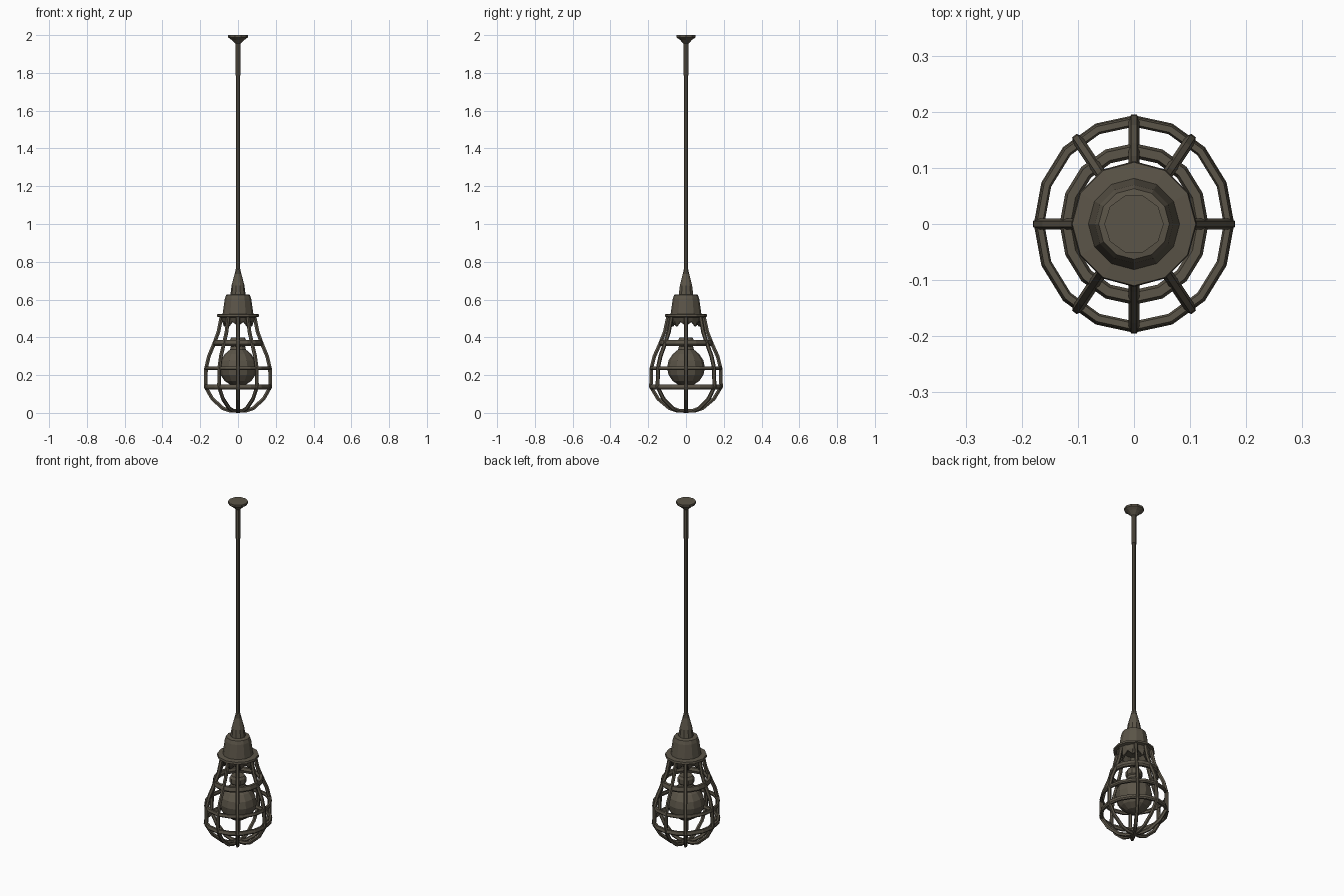
import bpy, bmesh, math
from mathutils import Vector

if "Cube" in bpy.data.objects:
    bpy.data.objects.remove(bpy.data.objects["Cube"])

mat = bpy.data.materials.new("dark bronze")
mat.diffuse_color = (0.105, 0.09, 0.065, 1)
mat.use_nodes = True
mat.node_tree.nodes["Principled BSDF"].inputs["Base Color"].default_value = mat.diffuse_color
SX, SY = 0.94, 1.02          # the cage is slightly oval


def finish(bm, name):
    bmesh.ops.recalc_face_normals(bm, faces=bm.faces)
    me = bpy.data.meshes.new(name)
    bm.to_mesh(me)
    bm.free()
    me.materials.append(mat)
    ob = bpy.data.objects.new(name, me)
    bpy.context.collection.objects.link(ob)
    return ob


def lathe(name, prof, n, closed=False, sx=1, sy=1, drop=None):
    """Spin (radius, z) points; closed makes a ring, otherwise ends are capped."""
    bm = bmesh.new()
    loops = []
    for j, (r, z) in enumerate(prof):
        loops.append([bm.verts.new((r * sx * math.cos(2 * math.pi * i / n),
                                    r * sy * math.sin(2 * math.pi * i / n),
                                    z + (drop(i, j) if drop else 0))) for i in range(n)])
    m = len(loops)
    for j in range(m if closed else m - 1):
        a, b = loops[j], loops[(j + 1) % m]
        for i in range(n):
            k = (i + 1) % n
            bm.faces.new((a[i], a[k], b[k], b[i]))
    if not closed:
        bm.faces.new(loops[0])
        bm.faces.new(loops[-1])
    return finish(bm, name)


def rib(name, path, ang, w, t):
    """Bar of hexagonal section following a radial path at one angle."""
    bm = bmesh.new()
    side = Vector((-math.sin(ang), math.cos(ang), 0))
    out = Vector((math.cos(ang), math.sin(ang), 0))
    loops = []
    for i, (r, z) in enumerate(path):
        p, q = path[max(i - 1, 0)], path[min(i + 1, len(path) - 1)]
        d = Vector((q[0] - p[0], q[1] - p[1])).normalized()
        nrm = out * -d.y + Vector((0, 0, 1)) * d.x
        c = Vector((math.cos(ang) * r * SX, math.sin(ang) * r * SY, z))
        loops.append([bm.verts.new(c + side * (w * math.cos(a)) + nrm * (t * math.sin(a)))
                      for a in [math.pi * k / 3 for k in range(6)]])
    for a, b in zip(loops, loops[1:]):
        for i in range(6):
            k = (i + 1) % 6
            bm.faces.new((a[i], a[k], b[k], b[i]))
    bm.faces.new(loops[0])
    bm.faces.new(loops[-1])
    return finish(bm, name)


# Ceiling mount, upper sleeve and hanging rod
lathe("ceiling_canopy", [(0.053, 2.0), (0.053, 1.988), (0.034, 1.975), (0.014, 1.955)], 10)
lathe("rod_sleeve", [(0.014, 1.96), (0.014, 1.785)], 8)
lathe("hanging_rod", [(0.010, 1.80), (0.010, 0.74)], 8)

# Socket housing: tapered neck, bell and flange
lathe("housing_neck", [(0.011, 0.765), (0.018, 0.735), (0.034, 0.675), (0.041, 0.62)], 10)
lathe("housing_bell", [(0.04, 0.628), (0.063, 0.625), (0.07, 0.605), (0.082, 0.52), (0.08, 0.51)], 12)
lathe("flange", [(0.078, 0.525), (0.110, 0.522), (0.112, 0.510), (0.09, 0.504)], 12)

# Scalloped skirt below the flange
lathe("scalloped_skirt", [(0.096, 0.51), (0.084, 0.485), (0.074, 0.475), (0.066, 0.475), (0.05, 0.505)], 16,
      drop=lambda i, j: (0.008 if i % 2 else -0.018) if j in (2, 3) else 0)

# Bulb with screw base
bulb = [(0.1 * math.sin(a), 0.24 - 0.1 * math.cos(a))
        for a in [math.pi * k / 8 for k in range(1, 7)]]
lathe("bulb", [(0.004, 0.14)] + bulb + [(0.042, 0.335), (0.036, 0.36)], 12)
lathe("bulb_base", [(0.036, 0.35), (0.044, 0.358), (0.044, 0.385), (0.036, 0.398)], 10)

# Cage rings
for nm, r, z, w, h in (("upper_ring", 0.128, 0.370, 0.013, 0.015),
                       ("middle_ring", 0.179, 0.236, 0.009, 0.010),
                       ("lower_ring", 0.180, 0.137, 0.010, 0.012)):
    lathe(nm, [(r + w, z - h * 0.4), (r + w * 0.6, z + h), (r - w * 0.6, z + h),
               (r - w, z), (r - w * 0.6, z - h), (r + w * 0.5, z - h)], 16, True, SX, SY)

# Cage ribs, meeting at the bottom
path = [(0.092, 0.515), (0.110, 0.43), (0.133, 0.37), (0.164, 0.30), (0.180, 0.236), (0.182, 0.137),
        (0.145, 0.075), (0.085, 0.024), (0.045, 0.011), (0.0, 0.010)]
for q, deg in enumerate((0, 54, 90, 126, 180, 234, 270, 306)):
    rib("cage_rib_%d" % (q + 1), path, math.radians(deg), 0.010, 0.011)
